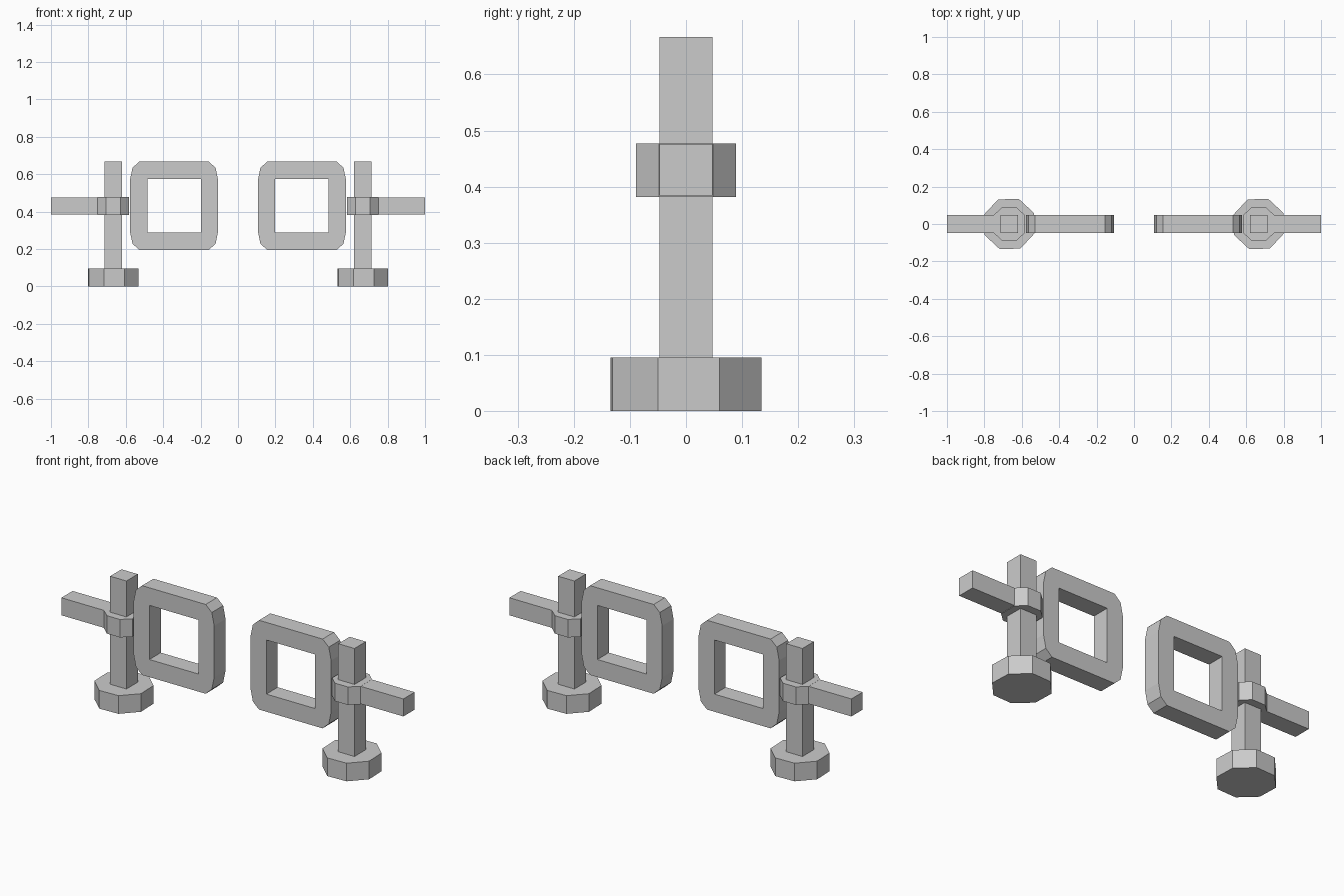
import bpy, bmesh
from math import radians, cos, sin
from mathutils import Vector

if "Cube" in bpy.data.objects:
    bpy.data.objects.remove(bpy.data.objects["Cube"])

T = 0.0475   # half thickness of the bars
AX = 0.667   # distance of each stand from the centre


def extrude_faces(name, faces, direction):
    """Turn flat faces (lists of 3D points) into a solid along direction."""
    bm = bmesh.new()
    for pts in faces:
        bm.faces.new([bm.verts.new(p) for p in pts])
    bmesh.ops.remove_doubles(bm, verts=bm.verts[:], dist=1e-5)
    ext = bmesh.ops.extrude_face_region(bm, geom=bm.faces[:], use_keep_orig=True)
    moved = [g for g in ext["geom"] if isinstance(g, bmesh.types.BMVert)]
    bmesh.ops.translate(bm, verts=moved, vec=Vector(direction))
    bmesh.ops.recalc_face_normals(bm, faces=bm.faces[:])
    me = bpy.data.meshes.new(name)
    bm.to_mesh(me)
    bm.free()
    ob = bpy.data.objects.new(name, me)
    bpy.context.collection.objects.link(ob)
    return ob


def prism(name, outline, z0, z1):
    return extrude_faces(name, [[(x, y, z0) for x, y in outline]], (0, 0, z1 - z0))


def rect(x0, x1, y0, y1):
    return [(x0, y0), (x1, y0), (x1, y1), (x0, y1)]


def frame(name, cx, cz):
    """Square ring with rounded outer corners, standing in the xz plane."""
    half, hole = 0.236, 0.143
    corner = [(half, half - 0.10), (half - 0.014, half - 0.033), (half - 0.05, half)]
    signs = [(1, 1), (-1, 1), (-1, -1), (1, -1)]
    outer, inner = [], []
    for sx, sz in signs:
        pts = [(sx * x, sz * z) for x, z in corner]
        outer.append(pts if sx * sz > 0 else pts[::-1])
        inner.append((sx * hole, sz * hole))
    flat = []
    for k in range(4):
        n = (k + 1) % 4
        flat.append([inner[k]] + outer[k])
        flat.append([inner[k], outer[k][-1], outer[n][0], inner[n]])
    faces = [[(cx + x, -T, cz + z) for x, z in f] for f in flat]
    return extrude_faces(name, faces, (0, 2 * T, 0))


for side, s in (("left", -1), ("right", 1)):
    c = s * AX
    # octagonal foot, turned slightly
    angles = [radians(24.6 + 45 * k) for k in range(8)]
    prism(side + "_foot", [(c + 0.144 * cos(a), 0.144 * sin(a)) for a in angles], 0, 0.096)
    # upright post
    prism(side + "_post", rect(c - T, c + T, -T, T), 0.09, 0.667)
    # octagonal collar around the post
    ring = [(0.083, 0.048), (0.038, 0.089), (-0.038, 0.089), (-0.083, 0.048),
            (-0.083, -0.048), (-0.038, -0.089), (0.038, -0.089), (0.083, -0.048)]
    prism(side + "_collar", [(c + x, y) for x, y in ring], 0.382, 0.477)
    # outward handle bar
    x0, x1 = sorted((c + s * 0.07, s * 1.0))
    prism(side + "_handle", rect(x0, x1, -T + 0.0005, T - 0.0005), 0.384, 0.4765)
    # square ring frame on the inner side
    frame(side + "_frame", s * 0.342, 0.431)
